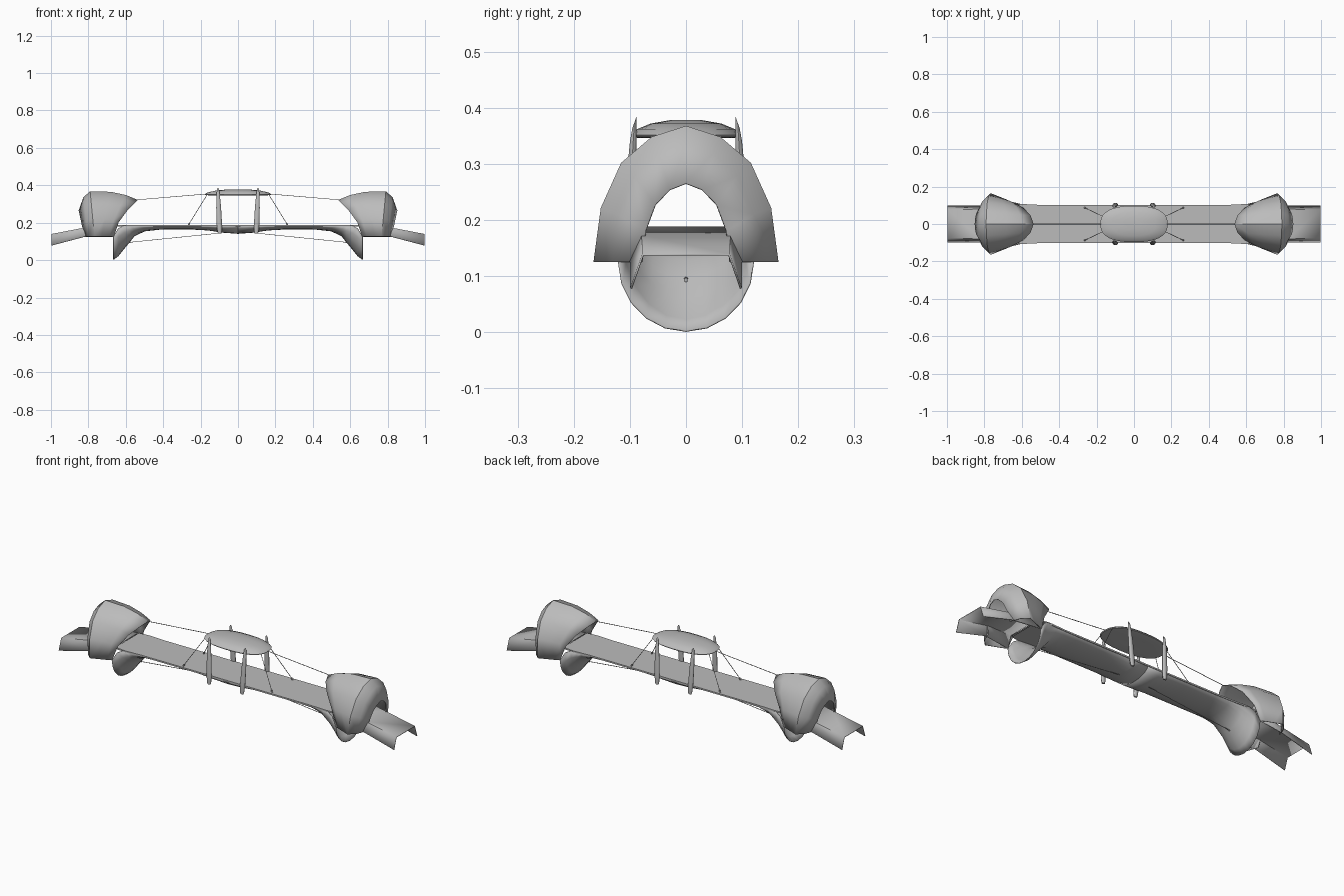
import bpy, bmesh, math
from mathutils import Vector

cube = bpy.data.objects.get("Cube")
if cube:
    bpy.data.objects.remove(cube)

grey = bpy.data.materials.new("light grey")
grey.use_nodes = True
grey.diffuse_color = (0.5, 0.5, 0.5, 1)
grey.node_tree.nodes["Principled BSDF"].inputs["Base Color"].default_value = (0.5, 0.5, 0.5, 1)


def loft(name, rings, closed=False, caps=False, angle=35, mirror="", thick=0):
    """Skin a row of equal-length point rings."""
    bm = bmesh.new()
    rows = [[bm.verts.new(p) for p in ring] for ring in rings]
    n = len(rows[0])
    for a, b in zip(rows, rows[1:]):
        for i in range(n if closed else n - 1):
            j = (i + 1) % n
            bm.faces.new((a[i], a[j], b[j], b[i]))
    if caps:
        bm.faces.new(rows[0])
        bm.faces.new(rows[-1])
    bmesh.ops.recalc_face_normals(bm, faces=bm.faces)
    mesh = bpy.data.meshes.new(name)
    bm.to_mesh(mesh)
    bm.free()
    mesh.materials.append(grey)
    obj = bpy.data.objects.new(name, mesh)
    bpy.context.collection.objects.link(obj)
    bpy.ops.object.select_all(action="DESELECT")
    obj.select_set(True)
    bpy.context.view_layer.objects.active = obj
    bpy.ops.object.shade_smooth_by_angle(angle=math.radians(angle))
    if thick:
        mod = obj.modifiers.new("thickness", "SOLIDIFY")
        mod.thickness = thick
        mod.offset = 0
    if mirror:
        mod = obj.modifiers.new("mirror", "MIRROR")
        mod.use_axis = ("x" in mirror, "y" in mirror, False)
        mod.use_mirror_merge = False
    return obj


def rod(name, start, end, radius, mirror):
    a, b = Vector(start), Vector(end)
    d = (b - a).normalized()
    u = d.cross(Vector((0, 0, 1)) if abs(d.z) < 0.9 else Vector((1, 0, 0))).normalized()
    v = d.cross(u)
    turn = [k * math.tau / 6 for k in range(6)]
    rings = [[p + radius * (u * math.cos(t) + v * math.sin(t)) for t in turn] for p in (a, b)]
    return loft(name, rings, True, True, mirror=mirror)


# Hoods: arches from the inner lip, out to the widest ring, back in to the portal
ARCH = [(1, 0), (0.92, 0.4), (0.7, 0.73), (0.37, 0.92), (0, 1)]
BASE = 0.125


def arch(width, top, x_foot, x_top, bend):
    half = [(x_foot + (x_top - x_foot) * h ** bend, width * w, BASE + (top - BASE) * h)
            for w, h in ARCH]
    return half + [(x, -y, z) for x, y, z in reversed(half[:-1])]


loft("hood", [arch(*r) for r in (
    (0.12, 0.32, 0.665, 0.537, 1.7),
    (0.132, 0.346, 0.69, 0.60, 1.4),
    (0.148, 0.363, 0.73, 0.68, 1.2),
    (0.163, 0.366, 0.767, 0.79, 1),
    (0.13, 0.335, 0.80, 0.825, 1),
    (0.078, 0.265, 0.82, 0.85, 1))], mirror="x", thick=0.004)

# Underside trough flaring down into an open bowl at each end
trough = [(0, 0.142, 0.1), (0.08, 0.148, 0.1), (0.16, 0.16, 0.1), (0.25, 0.165, 0.1),
          (0.42, 0.164, 0.1), (0.5, 0.155, 0.1), (0.555, 0.128, 0.101), (0.58, 0.096, 0.103),
          (0.61, 0.06, 0.107), (0.64, 0.022, 0.114), (0.667, 0.002, 0.12)]


def hull(x, low, width):
    edge = 0.185 if x < 0.63 else 0.185 - (x - 0.63) * 1.6
    angles = [k * math.pi / 10 for k in range(11)]
    return [(x, width * math.cos(t), edge - (edge - low) * math.sin(t)) for t in angles]


loft("trough", [hull(*s) for s in trough], mirror="x", angle=50, thick=0.003)

# Walking deck
deck = [(0, 0.102), (0.5, 0.102), (0.6, 0.107), (0.66, 0.1)]
loft("deck", [[(x, -w, 0.18), (x, w, 0.18), (x, w, 0.188), (x, -w, 0.188)] for x, w in deck],
     True, mirror="x")

# End ramps with splayed skirts
ramp = [(0.665, 0.1, 0.187, 0.12, 0.125), (0.82, 0.078, 0.172, 0.098, 0.125),
        (0.998, 0.077, 0.138, 0.098, 0.078)]
loft("ramp", [[(x, -s, zs), (x, -f, zf), (x, f, zf), (x, s, zs)] for x, f, zf, s, zs in ramp],
     mirror="x", angle=20, thick=0.004)


# Canopy: lens with a rounded oblong outline
def oval(scale, z):
    pts = []
    for k in range(32):
        c, s = math.cos(k * math.tau / 32), math.sin(k * math.tau / 32)
        pts.append((0.18 * scale * math.copysign(abs(c) ** 0.8, c),
                    0.097 * scale * math.copysign(abs(s) ** 0.8, s), z))
    return pts


loft("canopy", [oval(*r) for r in ((0.4, 0.348), (0.85, 0.346), (0.98, 0.348), (1, 0.352),
                                   (0.9, 0.362), (0.65, 0.372), (0.3, 0.378))],
     True, True, angle=40)

# Masts: tapered spindles with a slanted tip
mast = [(0.142, 0.009), (0.155, 0.012), (0.2, 0.0145), (0.28, 0.013), (0.34, 0.0095), (0.374, 0.006)]
rings = []
for z, r in mast:
    f = (z - 0.142) / 0.232
    slant = 0.011 / 0.006 if z > 0.37 else 0
    ring = []
    for k in range(10):
        c, s = math.cos(k * math.tau / 10), math.sin(k * math.tau / 10)
        ring.append((0.098 + 0.009 * f + r * c, 0.106 - 0.014 * f + 0.65 * r * s, z - slant * r * s))
    rings.append(ring)
loft("mast", rings, True, True, mirror="xy", angle=45)

# Stay cables and their anchors
rod("upper_cable", (0.175, 0, 0.353), (0.545, 0, 0.322), 0.0016, "x")
rod("lower_cable", (0.09, 0, 0.145), (0.59, 0, 0.094), 0.0016, "x")
rod("deck_stay", (0.165, 0.04, 0.35), (0.265, 0.088, 0.188), 0.0016, "xy")
rod("stay_anchor", (0.259, 0.085, 0.198), (0.265, 0.088, 0.186), 0.004, "xy")
rod("bowl_anchor", (0.575, 0, 0.0955), (0.597, 0, 0.0933), 0.004, "x")
